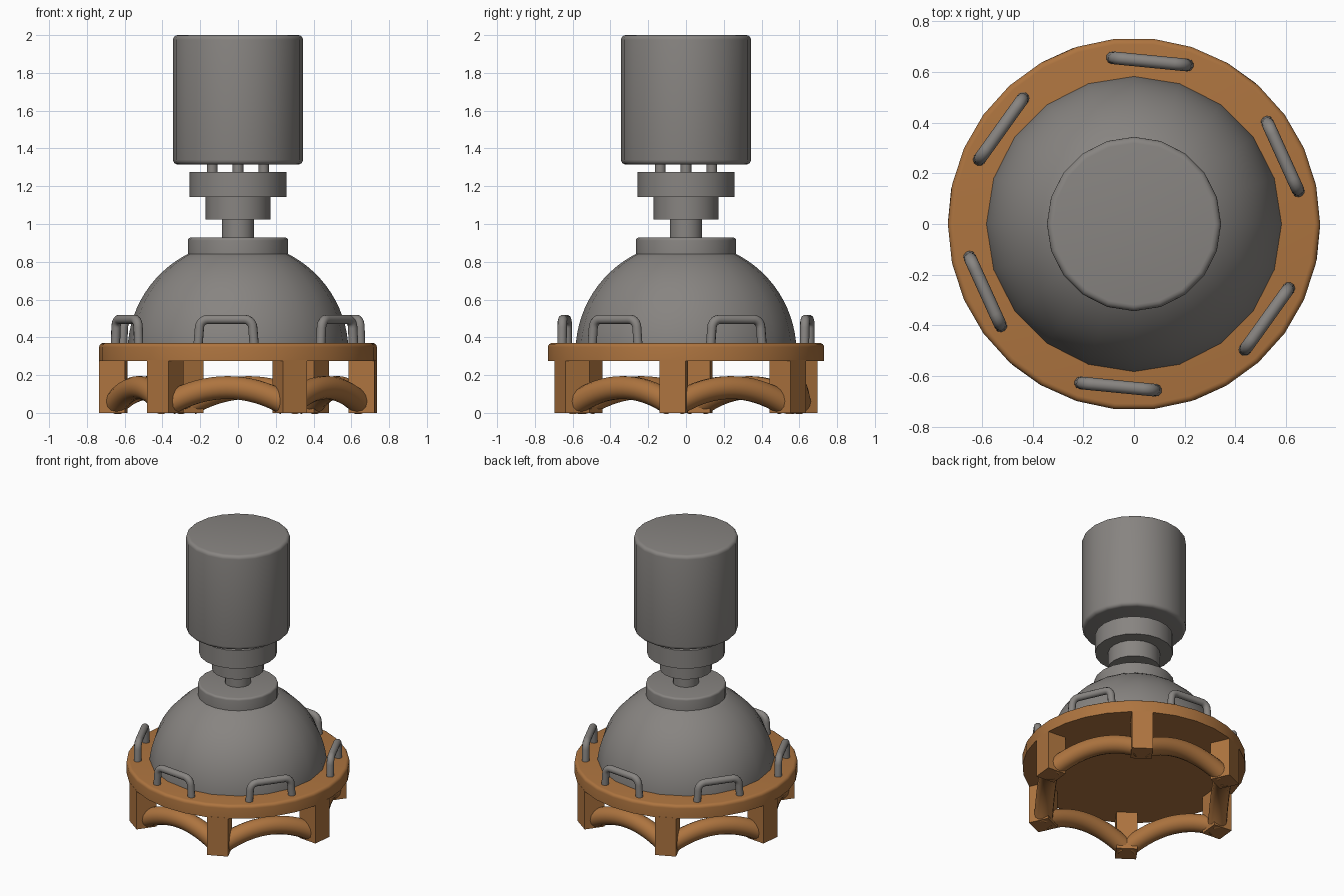
import bpy, bmesh, math
from mathutils import Matrix, Vector

if "Cube" in bpy.data.objects:
    bpy.data.objects.remove(bpy.data.objects["Cube"])


def material(name, rgb):
    m = bpy.data.materials.new(name)
    m.diffuse_color = (*rgb, 1)
    m.use_nodes = True
    m.node_tree.nodes["Principled BSDF"].inputs["Base Color"].default_value = m.diffuse_color
    return m


GREY = material("warm_grey_metal", (0.245, 0.232, 0.22))
BROWN = material("orange_brown", (0.42, 0.175, 0.05))
OFFSET = math.radians(24.4)      # angle of the first handle and arch


def finish(name, mesh, mat, smooth=True):
    mesh.materials.clear()
    mesh.materials.append(mat)
    if smooth:
        mesh.shade_smooth()
        mesh.set_sharp_from_angle(angle=math.radians(40))
    ob = bpy.data.objects.new(name, mesh)
    bpy.context.collection.objects.link(ob)
    return ob


def corner(r, z, b, top=True, steps=4):
    """Rounded rim points, listed from low to high."""
    pts = []
    for i in range(steps + 1):
        a = math.pi / 2 * i / steps
        pts.append((r - b + b * math.cos(a), z - b + b * math.sin(a)) if top
                   else (r - b + b * math.sin(a), z + b - b * math.cos(a)))
    return pts


def lathe(name, profile, sides, mat, centre=(0, 0)):
    """Spin an (r, z) profile about a vertical axis and cap both ends."""
    bm = bmesh.new()
    rings = []
    for r, z in profile:
        rings.append([bm.verts.new((centre[0] + r * math.cos(2 * math.pi * i / sides),
                                    centre[1] + r * math.sin(2 * math.pi * i / sides), z))
                      for i in range(sides)])
    for a, b in zip(rings, rings[1:]):
        for i in range(sides):
            j = (i + 1) % sides
            bm.faces.new((a[i], a[j], b[j], b[i]))
    bm.faces.new(rings[0][::-1])
    bm.faces.new(rings[-1])
    mesh = bpy.data.meshes.new(name)
    bm.to_mesh(mesh)
    bm.free()
    return finish(name, mesh, mat)


def tube(name, points, radius, mat, res):
    """Round bar along a path."""
    cu = bpy.data.curves.new(name + "_path", 'CURVE')
    cu.dimensions = '3D'
    cu.bevel_depth = radius
    cu.bevel_resolution = res
    cu.use_fill_caps = True
    sp = cu.splines.new('POLY')
    sp.points.add(len(points) - 1)
    for p, co in zip(sp.points, points):
        p.co = (*co, 1)
    tmp = bpy.data.objects.new(name + "_tmp", cu)
    bpy.context.collection.objects.link(tmp)
    bpy.context.view_layer.update()
    mesh = bpy.data.meshes.new_from_object(
        tmp.evaluated_get(bpy.context.evaluated_depsgraph_get()))
    bpy.data.objects.remove(tmp)
    bpy.data.curves.remove(cu)
    return finish(name, mesh, mat)


# base ring plate
lathe("base_plate", [(0.735, 0.275)] + corner(0.735, 0.37, 0.022), 30, BROWN)

# dome: part of a sphere rising out of the plate
dome = []
for i in range(15):
    a = math.radians(1 + i * 64 / 14)
    dome.append((0.585 * math.cos(a), 0.32 + 0.585 * math.sin(a)))
lathe("dome", dome, 20, GREY)

# stacked collar, neck and steps
lathe("dome_collar", [(0.265, 0.838)] + corner(0.265, 0.928, 0.015), 20, GREY)
lathe("neck", [(0.086, 0.92), (0.086, 1.03)], 20, GREY)
lathe("lower_step", [(0.171, 1.025), (0.171, 1.145)], 20, GREY)
lathe("upper_step", [(0.257, 1.143), (0.257, 1.275)], 20, GREY)

# pins carrying the top drum
for i in range(4):
    a = i * math.pi / 2
    lathe(f"pin_{i + 1}", [(0.028, 1.27), (0.028, 1.325)], 16, GREY,
          (0.136 * math.cos(a), 0.136 * math.sin(a)))

# top drum
lathe("top_drum", corner(0.344, 1.315, 0.025, False) + corner(0.344, 2.0, 0.025), 20, GREY)

# handle outline (tangent, z), rounded corners
half = [(0.15, 0.35)]
for i in range(6):
    a = math.pi / 2 * i / 5
    half.append((0.097 + 0.045 * math.cos(a), 0.45 + 0.045 * math.sin(a)))
handle = half + [(-x, z) for x, z in reversed(half)]

for k in range(6):
    ang = OFFSET + k * math.pi / 3
    out = Vector((math.cos(ang), math.sin(ang), 0))
    tan = Vector((-math.sin(ang), math.cos(ang), 0))
    up = Vector((0, 0, 1))

    # handle on the plate
    tube(f"handle_{k + 1}", [out * 0.645 + tan * x + up * z for x, z in handle],
         0.025, GREY, 3)

    # arched brace between two legs
    arch = []
    for i in range(17):
        s = -0.31 + 0.62 * i / 16
        arch.append(out * 0.574 + tan * s + up * (0.134 - 0.065 * (s / 0.27) ** 2))
    tube(f"arched_brace_{k + 1}", arch, 0.062, BROWN, 5)

    # square leg
    bm = bmesh.new()
    bmesh.ops.create_cube(bm, size=1, matrix=(
        Matrix.Rotation(ang + math.pi / 6, 4, 'Z')
        @ Matrix.Translation((0.663, 0, 0.14))
        @ Matrix.Diagonal((0.138, 0.14, 0.28, 1))))
    mesh = bpy.data.meshes.new(f"leg_{k + 1}")
    bm.to_mesh(mesh)
    bm.free()
    finish(f"leg_{k + 1}", mesh, BROWN, False)
